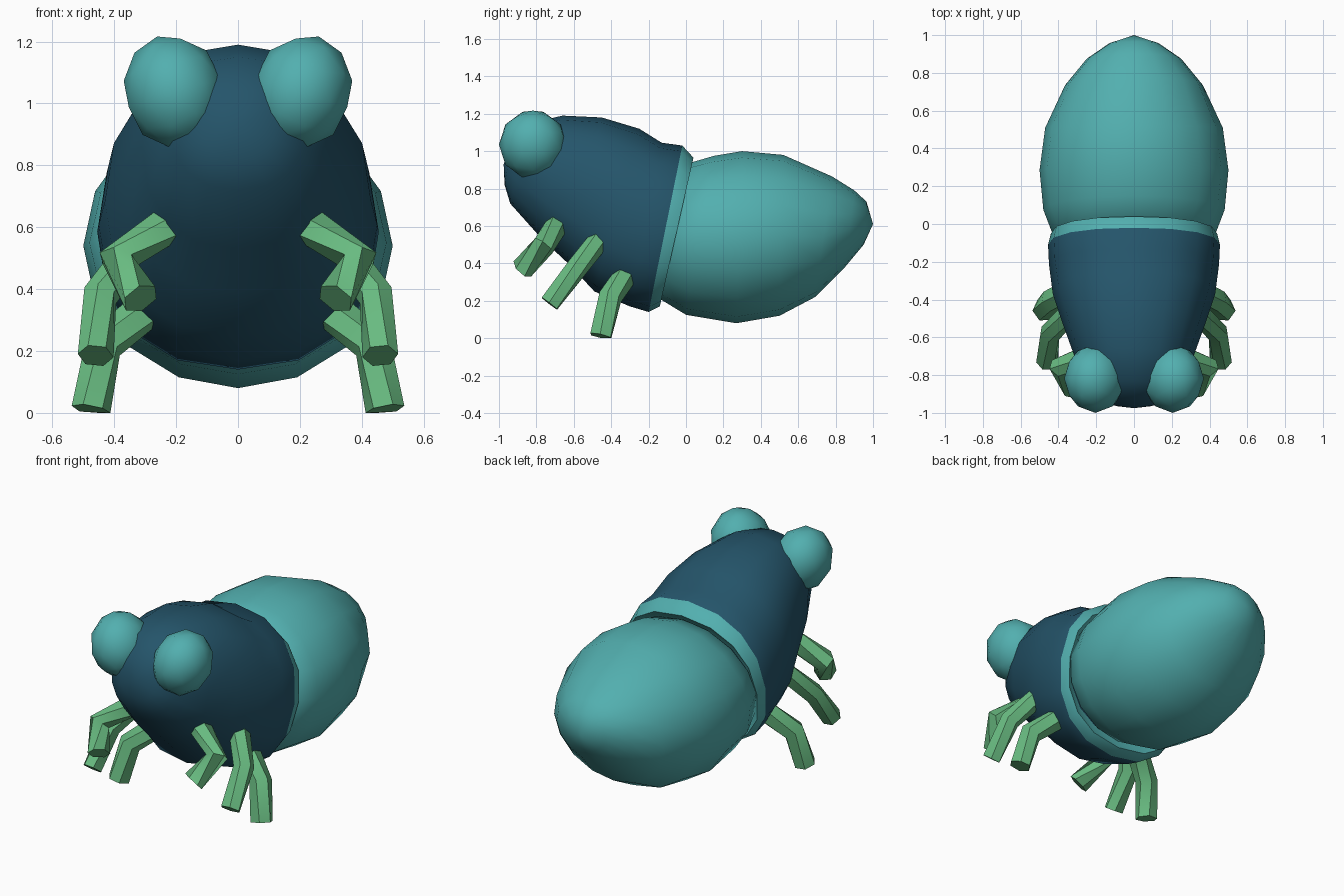
import bpy, bmesh
from math import sin, cos, pi
from mathutils import Vector, Matrix

if "Cube" in bpy.data.objects:
    bpy.data.objects.remove(bpy.data.objects["Cube"])


def material(name, rgb):
    m = bpy.data.materials.new(name)
    m.diffuse_color = (*rgb, 1)
    m.use_nodes = True
    m.node_tree.nodes["Principled BSDF"].inputs["Base Color"].default_value = m.diffuse_color
    return m


TEAL = material("teal", (0.085, 0.43, 0.43))
NAVY = material("navy", (0.018, 0.09, 0.145))
GREEN = material("green", (0.14, 0.50, 0.22))


def spow(v, e):
    return abs(v) ** e * (1 if v >= 0 else -1)


def finish(name, bm, mats, angle, mirror=False):
    bmesh.ops.recalc_face_normals(bm, faces=bm.faces[:])
    me = bpy.data.meshes.new(name)
    bm.to_mesh(me)
    bm.free()
    ob = bpy.data.objects.new(name, me)
    bpy.context.collection.objects.link(ob)
    for m in mats:
        me.materials.append(m)
    bpy.ops.object.select_all(action='DESELECT')
    ob.select_set(True)
    bpy.context.view_layer.objects.active = ob
    bpy.ops.object.shade_smooth_by_angle(angle=angle)
    if mirror:
        ob.modifiers.new("mirror", 'MIRROR').use_mirror_merge = False
    return ob


def skin(bm, rings, second_bands=()):
    """Bridge consecutive vertex rings."""
    n = len(rings[0])
    for k, (a, b) in enumerate(zip(rings, rings[1:])):
        for i in range(n):
            f = bm.faces.new((a[i], a[(i + 1) % n], b[(i + 1) % n], b[i]))
            f.material_index = 1 if k in second_bands else 0


def fan(bm, ring, tip):
    t = bm.verts.new(tip)
    for i in range(len(ring)):
        bm.faces.new((ring[i], ring[(i + 1) % len(ring)], t))


def body(name, sections, start, end, mats, exponent, second_bands=(), n=16):
    """Loft leaning rings given as (top y, top z, bottom y, bottom z, half width)."""
    bm = bmesh.new()
    rings = []
    for ty, tz, by, bz, w in sections:
        c = Vector((0, (ty + by) / 2, (tz + bz) / 2))
        up = Vector((0, (ty - by) / 2, (tz - bz) / 2))
        rings.append([bm.verts.new(c + up * spow(cos(2 * pi * i / n), exponent)
                                   + Vector((w * spow(sin(2 * pi * i / n), exponent), 0, 0)))
                      for i in range(n)])
    skin(bm, rings, second_bands)
    fan(bm, rings[0], start)
    fan(bm, rings[-1], end)
    return finish(name, bm, mats, 1.2)


# Egg-shaped abdomen
body("abdomen", [
    (-0.04, 0.84, -0.19, 0.30, 0.35),
    (0.03, 0.94, -0.14, 0.21, 0.43),
    (0.15, 0.975, 0.00, 0.125, 0.48),
    (0.30, 1.00, 0.27, 0.08, 0.50),
    (0.52, 0.98, 0.50, 0.12, 0.47),
    (0.78, 0.865, 0.69, 0.22, 0.365),
    (0.90, 0.79, 0.85, 0.38, 0.25),
    (0.965, 0.73, 0.95, 0.50, 0.13)],
    (0, -0.15, 0.57), (0, 1.0, 0.61), [TEAL], 1.0)

# Head and thorax in one piece, with a lighter rim at the rear
body("thorax", [
    (-0.01, 0.90, -0.16, 0.24, 0.39),
    (0.04, 0.965, -0.14, 0.17, 0.44),
    (-0.02, 1.03, -0.20, 0.14, 0.455),
    (-0.13, 1.045, -0.30, 0.17, 0.45),
    (-0.25, 1.12, -0.49, 0.25, 0.43),
    (-0.45, 1.18, -0.62, 0.39, 0.375),
    (-0.66, 1.19, -0.77, 0.53, 0.31),
    (-0.83, 1.15, -0.94, 0.72, 0.22),
    (-0.93, 1.05, -0.97, 0.82, 0.12)],
    (0, -0.10, 0.57), (0, -0.975, 0.93), [NAVY, TEAL], 0.88, (0, 1))

# Bulging eyes
bm = bmesh.new()
bmesh.ops.create_icosphere(
    bm, subdivisions=2, radius=1,
    matrix=Matrix.Translation((0.205, -0.818, 1.035)) @ Matrix.Rotation(0.3, 4, 'Y')
    @ Matrix.Diagonal((0.163, 0.182, 0.19, 1)))
finish("eyes", bm, [TEAL], 1.2, mirror=True)


# Bent tube legs: hip, knee, foot
def legs(name, points, r=0.062, n=6):
    bm = bmesh.new()
    p = [Vector(q) for q in points]
    d1, d2 = (p[1] - p[0]).normalized(), (p[2] - p[1]).normalized()
    rings = []
    for c, d in zip(p, (d1, (d1 + d2).normalized(), d2)):
        u = d.cross(Vector((0, 1, 0.3))).normalized()
        v = d.cross(u)
        rings.append([bm.verts.new(c + r * (u * cos(2 * pi * i / n) + v * sin(2 * pi * i / n)))
                      for i in range(n)])
    skin(bm, rings)
    bm.faces.new(rings[0])
    bm.faces.new(rings[-1])
    for vert in bm.verts:
        vert.co.z = max(vert.co.z, 0)
    finish(name, bm, [GREEN], 0.9, mirror=True)


legs("front_legs", [(0.23, -0.69, 0.605), (0.39, -0.76, 0.495), (0.315, -0.875, 0.37)])
legs("middle_legs", [(0.33, -0.46, 0.53), (0.445, -0.58, 0.38), (0.46, -0.73, 0.185)], 0.058)
legs("rear_legs", [(0.29, -0.32, 0.34), (0.435, -0.405, 0.22), (0.475, -0.455, 0.01)], 0.064)
